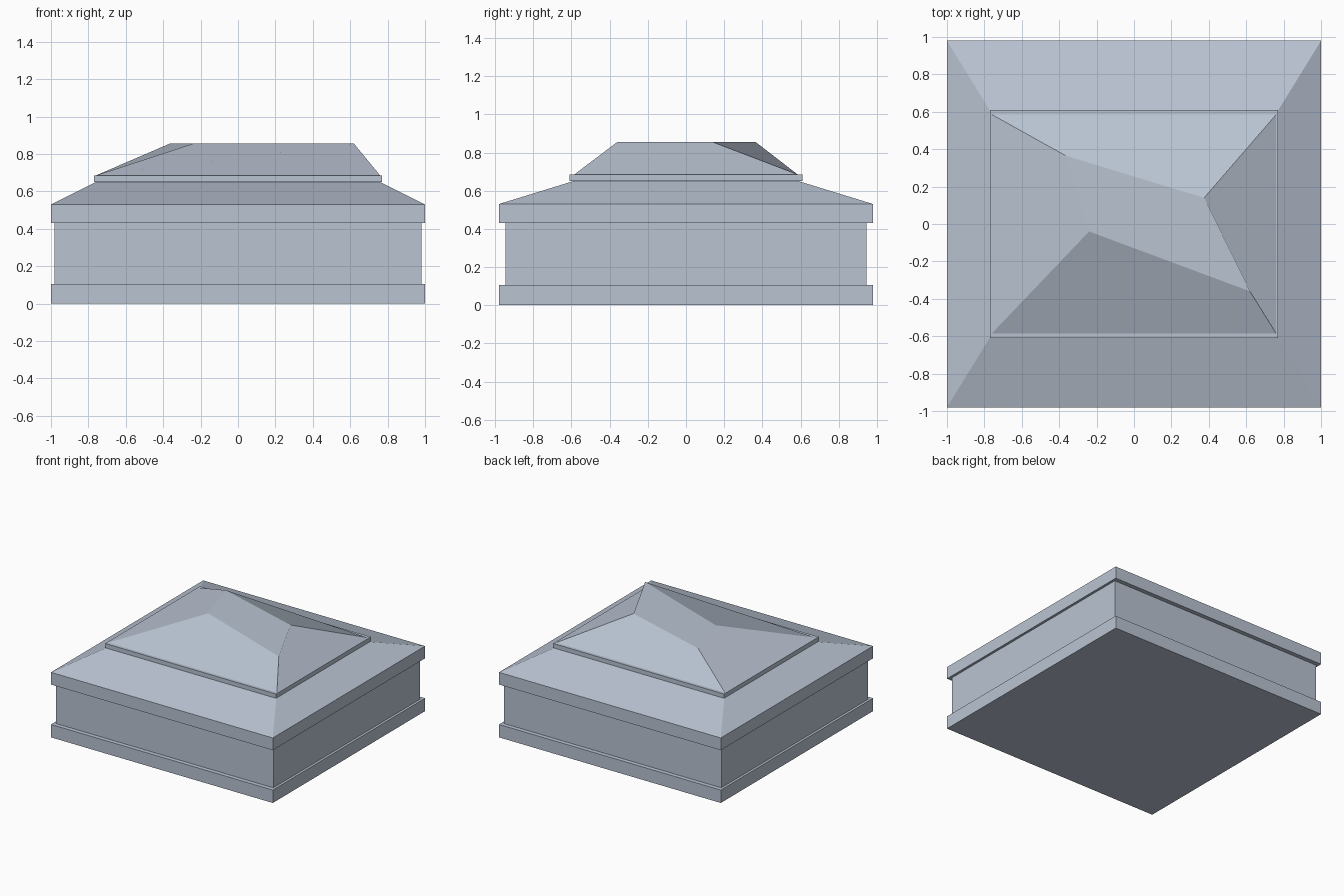
import bpy

cube = bpy.data.objects.get("Cube")
if cube:
    bpy.data.objects.remove(cube, do_unlink=True)

stone = bpy.data.materials.new("blue_grey_stone")
stone.use_nodes = True
colour = (0.49, 0.55, 0.65, 1)
stone.diffuse_color = colour
stone.node_tree.nodes["Principled BSDF"].inputs["Base Color"].default_value = colour


def rect(x, y):
    """Corners of a centred rectangle, counter-clockwise."""
    return [(-x, -y), (x, -y), (x, y), (-x, y)]


def frustum(name, low, high, z0, z1):
    """Closed solid between two four-cornered outlines."""
    verts = [(x, y, z0) for x, y in low] + [(x, y, z1) for x, y in high]
    faces = [(3, 2, 1, 0), (4, 5, 6, 7)]
    faces += [(i, (i + 1) % 4, (i + 1) % 4 + 4, i + 4) for i in range(4)]
    mesh = bpy.data.meshes.new(name)
    mesh.from_pydata(verts, [], faces)
    mesh.materials.append(stone)
    obj = bpy.data.objects.new(name, mesh)
    bpy.context.collection.objects.link(obj)
    return obj


# Plinth, wall and cornice
outer, inner = rect(1.0, 0.98), rect(0.98, 0.945)
frustum("base_plinth", outer, outer, 0, 0.105)
frustum("wall_block", inner, inner, 0.105, 0.43)
frustum("cornice", outer, outer, 0.43, 0.53)

# Lower sloped roof and the thin slab on it
slab = rect(0.77, 0.61)
frustum("lower_roof", outer, rect(0.76, 0.59), 0.53, 0.65)
frustum("roof_slab", slab, slab, 0.65, 0.685)

# Upper roof with a skewed flat top
skewed_top = [(-0.24, -0.04), (0.62, -0.36), (0.375, 0.14), (-0.365, 0.365)]
frustum("upper_roof", rect(0.76, 0.585), skewed_top, 0.685, 0.855)
